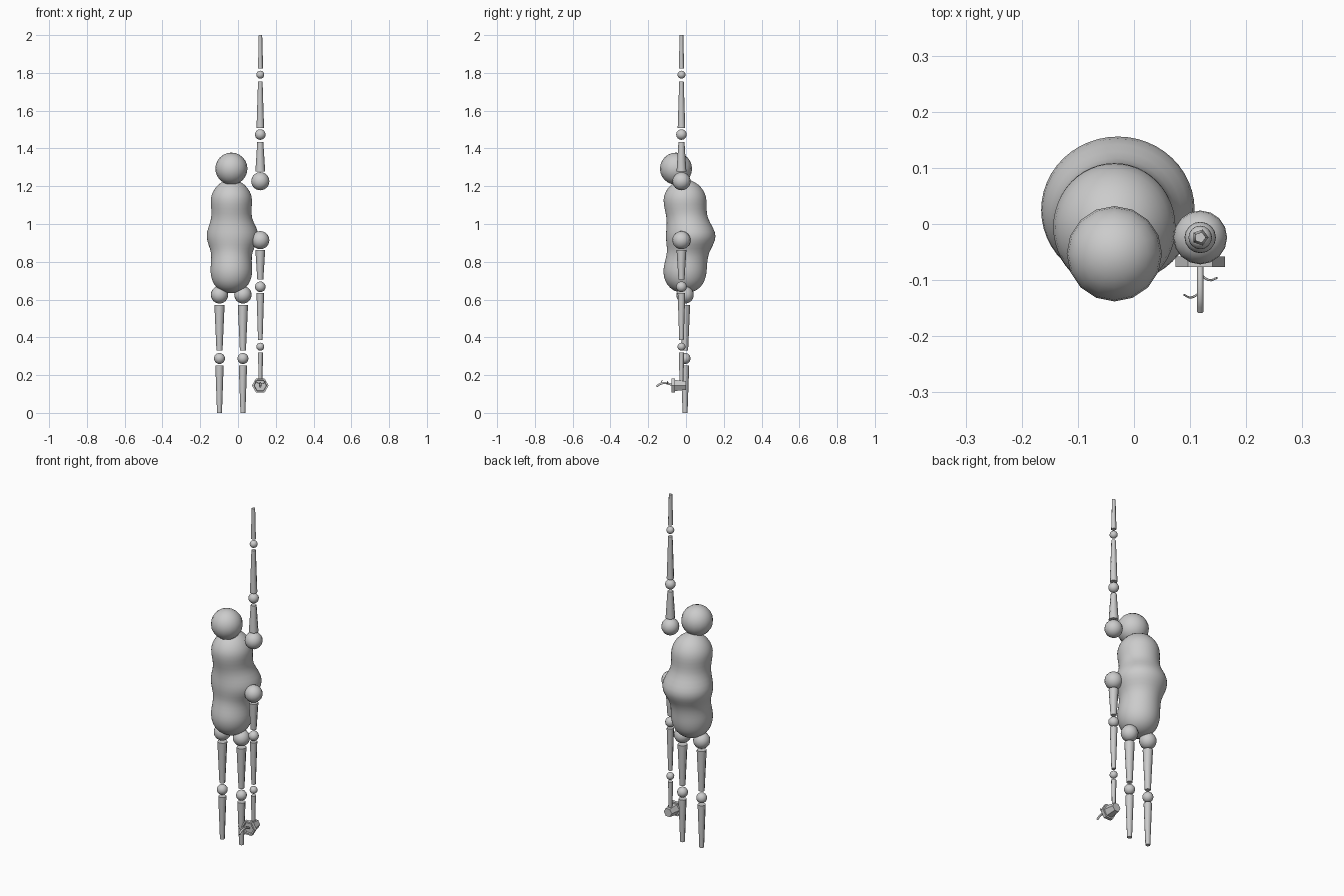
import bpy, bmesh, math
from mathutils import Vector, Matrix

if "Cube" in bpy.data.objects:
    bpy.data.objects.remove(bpy.data.objects["Cube"])

grey = bpy.data.materials.new("light_grey")
grey.diffuse_color = (0.6, 0.6, 0.6, 1)
grey.use_nodes = True
grey.node_tree.nodes["Principled BSDF"].inputs["Base Color"].default_value = grey.diffuse_color


def finish(bm, name, angle=60):
    """Turn a bmesh into a smooth shaded object."""
    bmesh.ops.recalc_face_normals(bm, faces=bm.faces)
    me = bpy.data.meshes.new(name)
    bm.to_mesh(me)
    bm.free()
    ob = bpy.data.objects.new(name, me)
    bpy.context.collection.objects.link(ob)
    me.materials.append(grey)
    bpy.ops.object.select_all(action='DESELECT')
    ob.select_set(True)
    bpy.context.view_layer.objects.active = ob
    bpy.ops.object.shade_smooth_by_angle(angle=math.radians(angle))
    return ob


def ball(name, pos, r, seg=16, rings=12):
    bm = bmesh.new()
    bmesh.ops.create_uvsphere(bm, u_segments=seg, v_segments=rings, radius=r,
                              matrix=Matrix.Translation(pos))
    return finish(bm, name)


def loft(name, rings, seg, angle=60):
    """Skin horizontal ellipses given as (z, cx, cy, rx, ry)."""
    bm = bmesh.new()
    loops = []
    for z, cx, cy, rx, ry in rings:
        loops.append([bm.verts.new((cx + rx * math.cos(t * math.tau / seg),
                                    cy + ry * math.sin(t * math.tau / seg), z))
                      for t in range(seg)])
    for a, b in zip(loops, loops[1:]):
        for i in range(seg):
            j = (i + 1) % seg
            bm.faces.new((a[i], a[j], b[j], b[i]))
    bm.faces.new(loops[0])
    bm.faces.new(loops[-1])
    return finish(bm, name, angle)


def limb(name, x, y, z0, z1, r0, r1, sides):
    return loft(name, [(z0, x, y, r0, r0), (z1, x, y, r1, r1)], sides, 75)


# Lumpy three-lobed body
body = loft("body", [
    (0.634, -.036, -.006, .015, .015), (0.645, -.036, -.006, .060, .062),
    (0.68, -.036, -.006, .095, .098), (0.72, -.035, -.006, .109, .113),
    (0.76, -.035, -.005, .113, .117), (0.80, -.035, .000, .108, .113),
    (0.85, -.034, .011, .108, .111), (0.89, -.030, .021, .128, .125),
    (0.935, -.028, .027, .143, .136), (0.98, -.030, .021, .130, .125),
    (1.03, -.034, .006, .106, .108), (1.08, -.035, -.003, .107, .112),
    (1.13, -.035, -.006, .113, .117), (1.17, -.035, -.006, .102, .106),
    (1.21, -.035, -.006, .072, .075), (1.23, -.035, -.006, .036, .036),
    (1.237, -.035, -.006, .010, .010)], 24)
sub = body.modifiers.new("smooth", 'SUBSURF')
sub.levels = sub.render_levels = 1

ball("head", (-.035, -.053, 1.293), .085, 16, 12)

# Arms: one raised straight up, one hanging as its mirror image
AX, AY, MID = .118, -.024, 1.0705
for side, s in (("raised", 1), ("lowered", -1)):
    for part, h, r in (("shoulder", .156, .048), ("elbow", .403, .028),
                       ("wrist", .720, .021)):
        ball(f"{side}_{part}", (AX, AY, MID + s * h), r)
    for part, a, b, r0, r1, n in (("upper_arm", .208, .364, .026, .016, 8),
                                  ("forearm", .437, .685, .020, .012, 8),
                                  ("hand", .752, .9295, .015, .010, 5)):
        limb(f"{side}_{part}", AX, AY, MID + s * a, MID + s * b, r0, r1, n)

# Legs
for side, x in (("left", -.098), ("right", .026)):
    ball(f"{side}_hip", (x, -.005, .625), .046)
    limb(f"{side}_thigh", x, -.005, .57, .33, .027, .016, 8)
    ball(f"{side}_knee", (x, -.005, .288), .029)
    limb(f"{side}_shin", x, -.005, .25, 0, .022, .013, 8)

# Six-sided flower pot held sideways, its mouth facing forward
PZ = .145
pot = loft("flower_pot", [
    (.000, 0, 0, .026, .026), (.058, 0, 0, .034, .034),
    (.058, 0, 0, .044, .044), (.077, 0, 0, .044, .044),
    (.077, 0, 0, .034, .034), (.066, 0, 0, .032, .032)], 6, 30)
pot.rotation_euler = (math.pi / 2, 0, 0)
pot.location = (AX, 0, PZ)


def sprig(name, pts, r):
    """Thin round stalk through a few points (x, y, z)."""
    cu = bpy.data.curves.new(name, 'CURVE')
    cu.dimensions = '3D'
    cu.bevel_depth = r
    cu.bevel_resolution = 1
    cu.resolution_u = 4
    cu.use_fill_caps = True
    sp = cu.splines.new('BEZIER')
    sp.bezier_points.add(len(pts) - 1)
    for bp, p in zip(sp.bezier_points, pts):
        bp.co = Vector(p)
        bp.handle_left_type = bp.handle_right_type = 'AUTO'
    ob = bpy.data.objects.new(name, cu)
    bpy.context.collection.objects.link(ob)
    cu.materials.append(grey)


# Drooping stem with two small side shoots
sprig("stem", [(AX, -.066, .145), (AX, -.105, .157), (AX, -.135, .154),
               (AX, -.156, .140)], .006)
sprig("right_shoot", [(AX, -.090, .153), (AX + .016, -.100, .156),
                      (AX + .030, -.096, .168)], .002)
sprig("left_shoot", [(AX, -.122, .156), (AX - .016, -.131, .160),
                     (AX - .029, -.126, .172)], .002)
